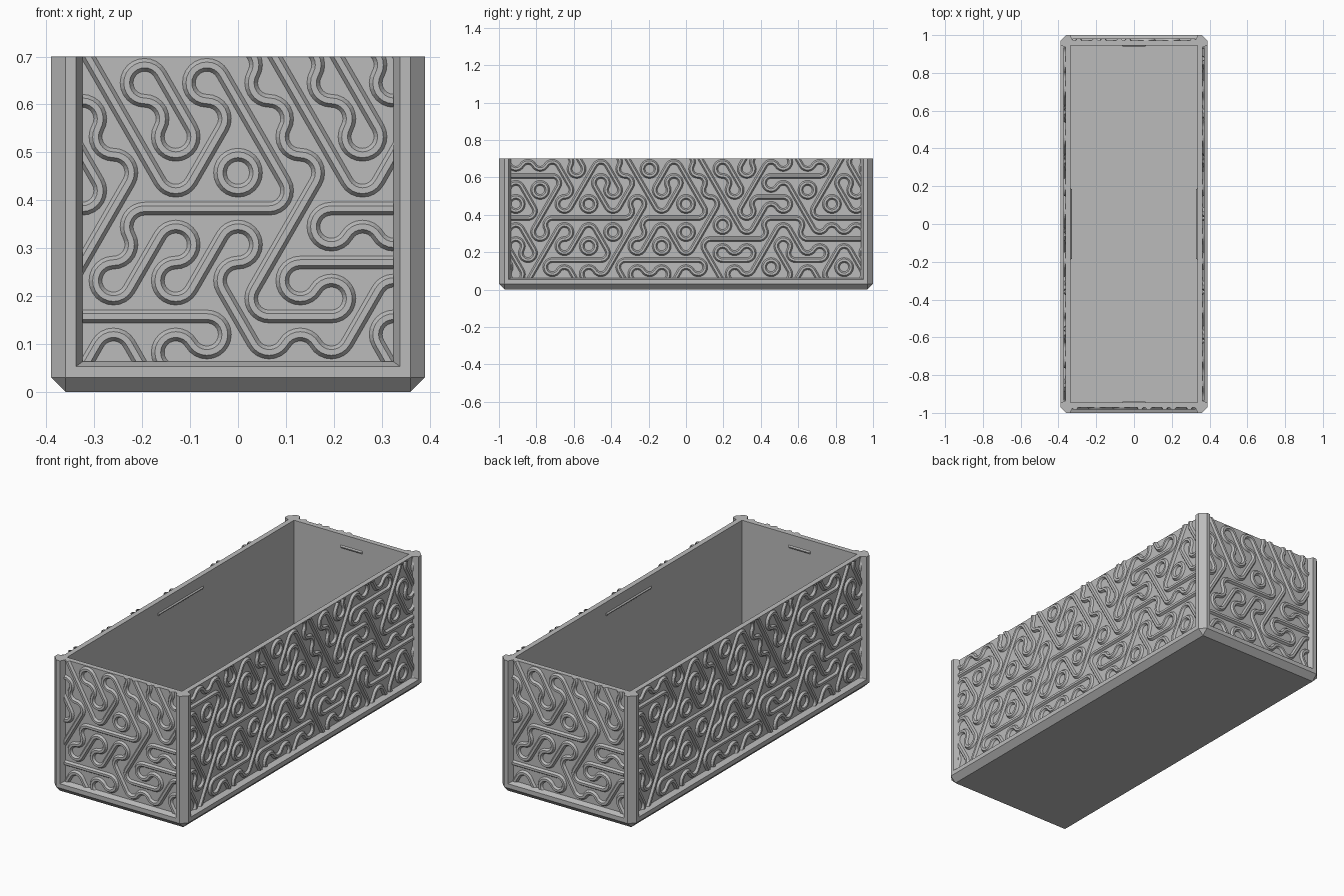
import bpy, bmesh, math
from mathutils import Matrix, Vector

if "Cube" in bpy.data.objects:
    bpy.data.objects.remove(bpy.data.objects["Cube"])

HX, HY, TOP = 0.39, 1.0, 0.7      # half width, half length, height
CHAMFER, RECESS = 0.03, 0.028
POST, LIP = 0.052, 0.053          # width of corner posts and bottom lip
TILE = 0.13                       # hexagon width
SIDE = TILE / math.sqrt(3)        # hexagon edge

grey = bpy.data.materials.new("plain grey")
grey.use_nodes = True
grey.diffuse_color = (0.5, 0.5, 0.5, 1)
grey.node_tree.nodes["Principled BSDF"].inputs["Base Color"].default_value = (0.5, 0.5, 0.5, 1)


def finish(bm, name):
    bmesh.ops.recalc_face_normals(bm, faces=bm.faces)
    mesh = bpy.data.meshes.new(name)
    bm.to_mesh(mesh)
    bm.free()
    mesh.materials.append(grey)
    obj = bpy.data.objects.new(name, mesh)
    bpy.context.collection.objects.link(obj)
    return obj


def box(bm, x, y, z0, z1):
    m = Matrix.Translation((0, 0, (z0 + z1) / 2)) @ Matrix.Diagonal((2 * x, 2 * y, z1 - z0, 1))
    return bmesh.ops.create_cube(bm, size=1, matrix=m)["verts"]


def hull(name, points):
    bm = bmesh.new()
    for p in points:
        bm.verts.new(p)
    bmesh.ops.convex_hull(bm, input=bm.verts)
    return finish(bm, name)


# Planter body with chamfered upright and bottom edges
bm = bmesh.new()
box(bm, HX, HY, 0, TOP)
edges = [e for e in bm.edges if min(v.co.z for v in e.verts) < 0.01]
bmesh.ops.bevel(bm, geom=edges, offset=CHAMFER, segments=1, affect='EDGES')
body = finish(bm, "planter_body")

# The four sides: name, turn, half width, distance from the middle
SIDES = [("front", 0, HX, HY), ("left", 90, HY, HX),
         ("back", 180, HX, HY), ("right", 270, HY, HX)]

# Cavity and sloped panel recesses
bm = bmesh.new()
box(bm, HX - 0.055, HY - 0.055, 0.04, TOP + 0.1)
cutters = [finish(bm, "cavity_cutter")]
for name, turn, half, dist in SIDES:
    rot = Matrix.Rotation(math.radians(turn), 4, 'Z')
    points = []
    for depth in (-0.028, RECESS):
        u = half - POST - 0.013 * depth / RECESS
        low = LIP + 0.01 * depth / RECESS
        points += [rot @ Vector((s * u, depth - dist, z)) for s in (-1, 1) for z in (low, TOP + 0.1)]
    cutters.append(hull(name + "_recess_cutter", points))
bpy.context.view_layer.objects.active = body
for c in cutters:
    mod = body.modifiers.new("cut", 'BOOLEAN')
    mod.operation, mod.solver, mod.object = 'DIFFERENCE', 'EXACT', c
    bpy.ops.object.modifier_apply(modifier=mod.name)
    bpy.data.objects.remove(c)

# Hexagon tile layouts from the bottom row up; each tile has one straight
# ridge (H level, R rising, L falling) and an arc on either side of it
SHORT = ["RLHHHL", "HHLHR", "RRRRHH", "RHHRH", "LLRLLR", "LLLLL", "LHHLLL"]
LONG = ["LRHLHLHRHLHHRLHR", "LRHHRHHHLHRLHRL", "RLRRLRRLRHHRLHHH", "HRHHHRHHRLRHLHH",
        "RLRRLRLRLLRHLRLR", "HHLRLLRLLLRHHRL", "LHHLHLHHLHRHLHRL"]
ANGLE = {"H": 0, "R": 60, "L": 120}
# Ridge cross-section: sideways, outward
PROFILE = [(-0.0135, -0.002), (-0.0135, 0.0), (-0.006, 0.011),
           (0.006, 0.011), (0.0135, 0.0), (0.0135, -0.002)]


def polar(r, degrees):
    a = math.radians(degrees)
    return Vector((r * math.cos(a), r * math.sin(a)))


def tile_paths(kind):
    """Points and sideways directions of the three ridges of one tile."""
    a = ANGLE[kind]
    side = polar(1, a + 90)
    yield [(polar(TILE / 2 * s, a), side) for s in (-1, 1)]
    for corner in (a + 90, a + 270):
        centre = polar(SIDE, corner)
        spokes = [polar(1, corner + 180 + t) for t in range(-60, 61, 15)]
        yield [(centre + d * SIDE / 2, d) for d in spokes]


def ridges(name, rows, half):
    bm = bmesh.new()
    for r, row in enumerate(rows):
        for i, kind in enumerate(row):
            mid = Vector(((i - (len(row) - 1) / 2) * TILE, 0.3825 + (r - 3) * 1.5 * SIDE))
            for path in tile_paths(kind):
                rings = []
                for p, d in path:
                    spots = [(mid + p + d * w, h) for w, h in PROFILE]
                    rings.append([bm.verts.new((q.x, -h, q.y)) for q, h in spots])
                for a, b in zip(rings, rings[1:]):
                    for j in range(len(PROFILE)):
                        k = (j + 1) % len(PROFILE)
                        bm.faces.new((a[j], a[k], b[k], b[j]))
    bmesh.ops.remove_doubles(bm, verts=bm.verts, dist=0.0002)
    # Trim to the panel and cap the cut ends
    u = half - POST - 0.013
    for co, no in (((u, 0, 0), (1, 0, 0)), ((-u, 0, 0), (-1, 0, 0)),
                   ((0, 0, LIP + 0.01), (0, 0, -1)), ((0, 0, TOP), (0, 0, 1))):
        cut = bmesh.ops.bisect_plane(bm, geom=bm.verts[:] + bm.edges[:] + bm.faces[:],
                                     plane_co=co, plane_no=no, clear_outer=True)
        ends = [g for g in cut["geom_cut"] if isinstance(g, bmesh.types.BMEdge)]
        bmesh.ops.edgeloop_fill(bm, edges=ends)
    return finish(bm, name)


# Ridged panels and the small catches inside the rim
for name, turn, half, dist in SIDES:
    rot = Matrix.Rotation(math.radians(turn), 4, 'Z')
    panel = ridges(name + "_ridges", LONG if half == HY else SHORT, half)
    panel.data.transform(rot @ Matrix.Translation((0, RECESS - dist, 0)))
    length = 0.19 if half == HY else 0.065
    wall = 0.055 - dist
    catch = [rot @ Vector((s * (length - inset), wall + out, 0.635 + z))
             for s in (-1, 1) for inset, out, z in
             ((0, -0.002, -0.009), (0, -0.002, 0.009), (0.006, 0.006, -0.002), (0.006, 0.006, 0.002))]
    hull(name + "_catch", catch)
